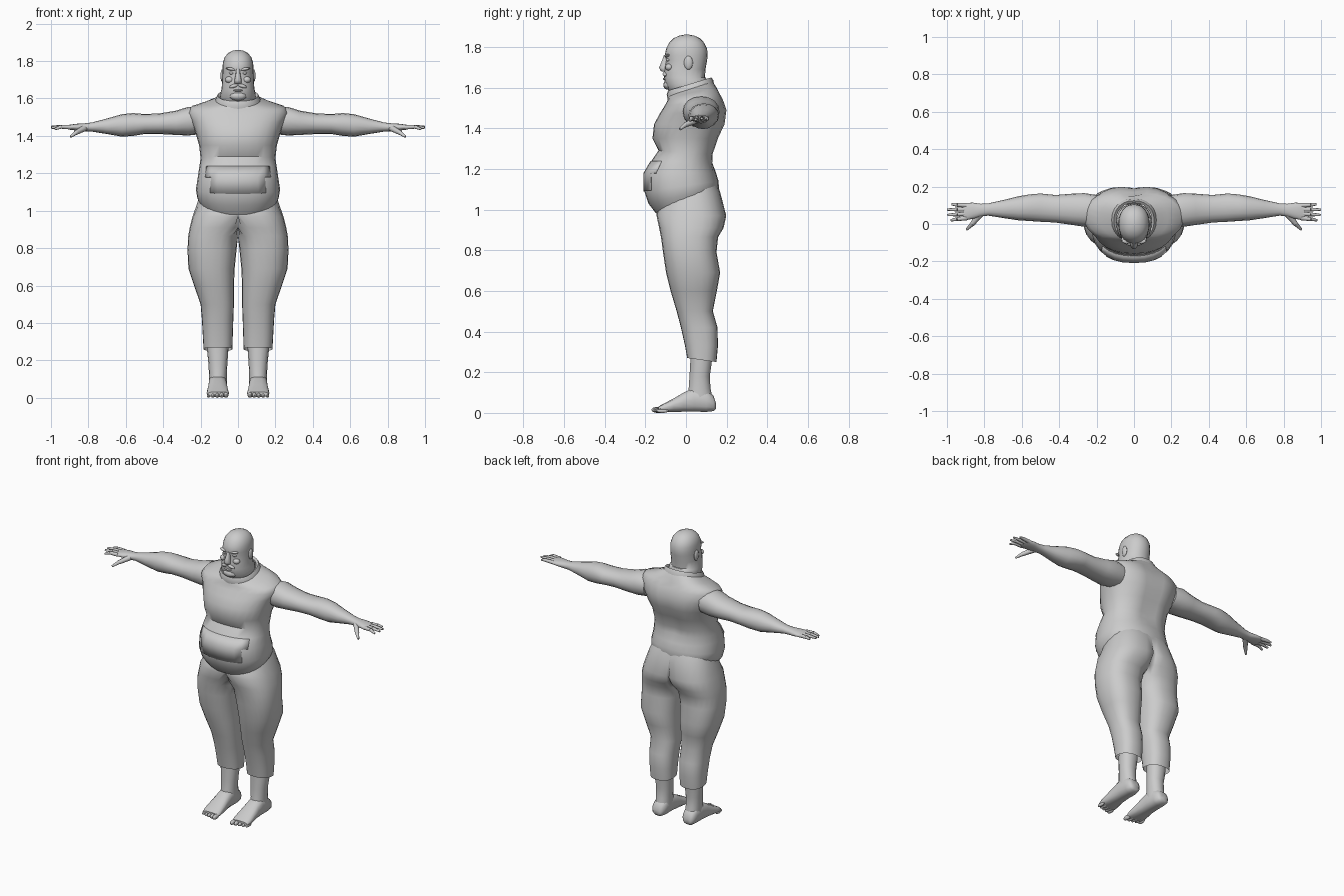
import bpy, bmesh, math
from mathutils import Vector, Matrix


def finish(name, bm, mirror=False, angle=50):
    bmesh.ops.recalc_face_normals(bm, faces=bm.faces)
    me = bpy.data.meshes.new(name)
    bm.to_mesh(me)
    bm.free()
    for p in me.polygons:
        p.use_smooth = True
    me.set_sharp_from_angle(angle=math.radians(angle))
    ob = bpy.data.objects.new(name, me)
    bpy.context.collection.objects.link(ob)
    if mirror:
        m = ob.modifiers.new("Mirror", 'MIRROR')
        m.use_clip = True
        m.merge_threshold = 0.0005
    return ob


def loft(name, axis, rings, n=20, e=2.2, caps=(True, True), mirror=False, tweak=None):
    """Rings are (pos, a0, a1, b0, b1); pos may be a (at b0, at b1) pair for a tilted ring."""
    bm = bmesh.new()
    loops = []
    for pos, a0, a1, b0, b1 in rings:
        p0, p1 = pos if isinstance(pos, tuple) else (pos, pos)
        loop = []
        for i in range(n):
            t = math.tau * i / n
            c, s = math.cos(t), math.sin(t)
            u = math.copysign(abs(c) ** (2 / e), c)
            v = math.copysign(abs(s) ** (2 / e), s)
            a = (a0 + a1) / 2 + u * (a1 - a0) / 2
            b = (b0 + b1) / 2 + v * (b1 - b0) / 2
            p = p0 + (p1 - p0) * (v + 1) / 2
            co = {'x': (p, a, b), 'y': (a, p, b), 'z': (a, b, p)}[axis]
            co = Vector(co)
            if tweak:
                tweak(co)
            loop.append(bm.verts.new(co))
        loops.append(loop)
    for l0, l1 in zip(loops, loops[1:]):
        for i in range(n):
            j = (i + 1) % n
            bm.faces.new((l0[i], l0[j], l1[j], l1[i]))
    if caps[0]:
        bm.faces.new(loops[0])
    if caps[1]:
        bm.faces.new(loops[-1])
    # drop the flat wall on the mirror plane
    wall = [f for f in bm.faces if mirror and all(abs(v.co.x) < 1e-6 for v in f.verts)]
    bmesh.ops.delete(bm, geom=wall, context='FACES')
    return finish(name, bm, mirror)


def ellipsoid(name, loc, size, rot_y=0.0, mirror=False):
    bm = bmesh.new()
    mat = (Matrix.Translation(loc) @ Matrix.Rotation(rot_y, 4, 'Y')
           @ Matrix.Diagonal((*size, 1)))
    bmesh.ops.create_uvsphere(bm, u_segments=12, v_segments=8, radius=1, matrix=mat)
    return finish(name, bm, mirror)


def rod(name, p0, p1, r0, r1):
    p0, p1 = Vector(p0), Vector(p1)
    d = p1 - p0
    bm = bmesh.new()
    mat = Matrix.Translation((p0 + p1) / 2) @ d.to_track_quat('Z', 'Y').to_matrix().to_4x4()
    bmesh.ops.create_cone(bm, cap_ends=True, segments=8, radius1=r0, radius2=r1,
                          depth=d.length, matrix=mat)
    return finish(name, bm, True)


def sym(pos, rx, y0, y1):
    return (pos, -rx, rx, y0, y1)


# Sleeveless top with slanted hem, belly, chest and shoulders
def spine(co):
    if co.y > 0.05 and 1.2 < co.z < 1.58:
        co.y -= 0.016 * math.exp(-(co.x / 0.05) ** 2)


shirt = loft("shirt", 'z', [
    sym((0.98, 1.09), 0.195, -0.147, 0.16),
    sym((1.03, 1.11), 0.218, -0.185, 0.162),
    sym((1.09, 1.14), 0.225, -0.205, 0.16),
    sym(1.18, 0.215, -0.205, 0.148),
    sym((1.24, 1.23), 0.207, -0.17, 0.137),
    sym((1.29, 1.27), 0.200, -0.135, 0.138),
    sym(1.35, 0.208, -0.165, 0.165),
    sym(1.42, 0.228, -0.157, 0.197),
    sym((1.47, 1.49), 0.25, -0.13, 0.205),
    sym((1.51, 1.545), 0.268, -0.105, 0.185),
    sym((1.535, 1.575), 0.25, -0.092, 0.168),
    sym((1.55, 1.60), 0.18, -0.09, 0.15),
    sym((1.56, 1.63), 0.115, -0.085, 0.13),
], n=28, e=2.3, caps=(False, False), tweak=spine)

# Front pocket panel lifted off the belly
bm = bmesh.new()
bm.from_mesh(shirt.data)
drop = []
for f in bm.faces:
    c = f.calc_center_median()
    if not (1.08 < c.z < 1.23 and abs(c.x) < 0.16 and c.y < -0.05):
        drop.append(f)
bmesh.ops.delete(bm, geom=drop, context='FACES')
for v in bm.verts:
    v.co += Vector((v.co.x * 0.5, v.co.y, 0)).normalized() * 0.004
pocket = finish("pocket", bm)
pocket.modifiers.new("Thickness", 'SOLIDIFY').thickness = 0.006

# Rolled collar
loft("collar", 'z', [
    sym((1.54, 1.605), 0.125, -0.09, 0.14),
    sym((1.565, 1.635), 0.118, -0.095, 0.135),
    sym((1.585, 1.65), 0.108, -0.088, 0.125),
    sym((1.575, 1.64), 0.095, -0.075, 0.112),
], n=24, caps=(False, False))

# Trousers: one half, clamped to the centre plane and mirrored
def clamp(co):
    co.x = max(co.x, 0.0)


loft("trousers", 'z', [
    ((1.03, 1.12), -0.15, 0.205, -0.13, 0.155),
    ((0.99, 1.09), -0.14, 0.218, -0.142, 0.167),
    (0.97, -0.11, 0.243, -0.145, 0.198),
    (0.91, -0.05, 0.258, -0.132, 0.185),
    (0.865, -0.006, 0.266, -0.123, 0.158),
    (0.79, 0.008, 0.27, -0.113, 0.150),
    (0.69, 0.018, 0.265, -0.098, 0.168),
    (0.60, 0.022, 0.235, -0.076, 0.152),
    (0.50, 0.022, 0.20, -0.046, 0.132),
    (0.42, 0.025, 0.193, -0.025, 0.155),
    (0.33, 0.028, 0.188, -0.005, 0.157),
    ((0.27, 0.25), 0.03, 0.184, 0.006, 0.150),
], n=24, e=2.4, caps=(False, False), mirror=True, tweak=clamp)

# Bare shins
loft("shin", 'z', [
    (0.34, 0.05, 0.165, 0.022, 0.135),
    (0.25, 0.052, 0.165, 0.020, 0.128),
    (0.18, 0.057, 0.158, 0.016, 0.118),
    (0.12, 0.06, 0.155, 0.012, 0.122),
    (0.06, 0.06, 0.155, 0.0, 0.135),
], n=14, mirror=True)

# Feet and toes
loft("foot", 'y', [
    (0.147, 0.085, 0.135, 0.02, 0.05),
    (0.135, 0.07, 0.15, 0.008, 0.085),
    (0.10, 0.062, 0.155, 0.004, 0.115),
    (0.04, 0.06, 0.158, 0.005, 0.125),
    (-0.01, 0.057, 0.16, 0.005, 0.102),
    (-0.06, 0.052, 0.165, 0.004, 0.072),
    (-0.11, 0.048, 0.168, 0.003, 0.046),
    (-0.135, 0.052, 0.163, 0.006, 0.032),
], n=14, e=2.6, mirror=True)
for i in range(5):
    r = 0.015 - 0.0012 * i
    ellipsoid("toe", (0.064 + 0.0235 * i, -0.14 + 0.006 * i, r), (r * 0.85, 0.03, r), mirror=True)

# Arms, wrist and palm
loft("arm", 'x', [
    (0.20, 0.0, 0.155, 1.41, 1.55),
    (0.265, -0.015, 0.165, 1.402, 1.556),
    (0.33, -0.005, 0.162, 1.405, 1.535),
    (0.42, 0.008, 0.155, 1.41, 1.52),
    (0.50, 0.012, 0.163, 1.41, 1.517),
    (0.56, 0.016, 0.158, 1.400, 1.522),
    (0.62, 0.02, 0.148, 1.396, 1.516),
    (0.70, 0.032, 0.128, 1.41, 1.493),
    (0.78, 0.045, 0.110, 1.423, 1.472),
    (0.82, 0.04, 0.108, 1.424, 1.467),
    (0.86, 0.028, 0.114, 1.428, 1.465),
    (0.90, 0.02, 0.113, 1.433, 1.460),
    (0.915, 0.023, 0.108, 1.438, 1.456),
], n=16, mirror=True)

# Fingers and thumb
for y0, y1, tip, z in ((0.032, 0.020, 0.98, 1.436), (0.055, 0.048, 0.998, 1.444),
                       (0.078, 0.077, 1.0, 1.448), (0.099, 0.106, 0.975, 1.446)):
    mid = (0.945, (y0 + y1) / 2, 1.449)
    rod("finger_base", (0.895, y0, 1.447), mid, 0.0125, 0.0105)
    rod("finger_tip", mid, (tip, y1, z), 0.0105, 0.006)
rod("thumb_base", (0.82, 0.055, 1.442), (0.865, 0.0, 1.418), 0.018, 0.013)
rod("thumb_tip", (0.863, 0.002, 1.42), (0.895, -0.03, 1.395), 0.013, 0.006)

# Head and thick neck
loft("head", 'z', [
    sym((1.53, 1.60), 0.09, -0.065, 0.11),
    sym((1.59, 1.63), 0.095, -0.088, 0.105),
    sym((1.61, 1.65), 0.094, -0.102, 0.098),
    sym(1.65, 0.088, -0.108, 0.093),
    sym(1.69, 0.085, -0.107, 0.096),
    sym(1.735, 0.083, -0.098, 0.104),
    sym(1.757, 0.083, -0.105, 0.106),
    sym(1.79, 0.081, -0.098, 0.104),
    sym(1.82, 0.072, -0.083, 0.09),
    sym(1.843, 0.053, -0.06, 0.068),
    sym(1.855, 0.03, -0.033, 0.042),
    sym(1.86, 0.008, -0.008, 0.015),
], n=24, e=2.15)

# Facial features
loft("nose", 'z', [
    sym(1.757, 0.010, -0.110, -0.08),
    sym(1.725, 0.013, -0.122, -0.08),
    sym(1.698, 0.020, -0.134, -0.08),
    sym(1.683, 0.020, -0.126, -0.08),
    sym(1.678, 0.014, -0.116, -0.08),
], n=10)
ellipsoid("eye", (0.034, -0.086, 1.736), (0.014, 0.010, 0.008), mirror=True)
ellipsoid("brow", (0.035, -0.092, 1.757), (0.030, 0.014, 0.008), -0.15, mirror=True)
ellipsoid("cheek", (0.045, -0.082, 1.70), (0.024, 0.020, 0.018), mirror=True)
ellipsoid("moustache", (0.022, -0.103, 1.667), (0.026, 0.012, 0.010), 0.3, mirror=True)
ellipsoid("lower_lip", (0, -0.104, 1.643), (0.024, 0.010, 0.006))
ellipsoid("chin", (0, -0.088, 1.613), (0.045, 0.024, 0.024))
ellipsoid("ear", (0.084, 0.012, 1.722), (0.010, 0.022, 0.034), mirror=True)
